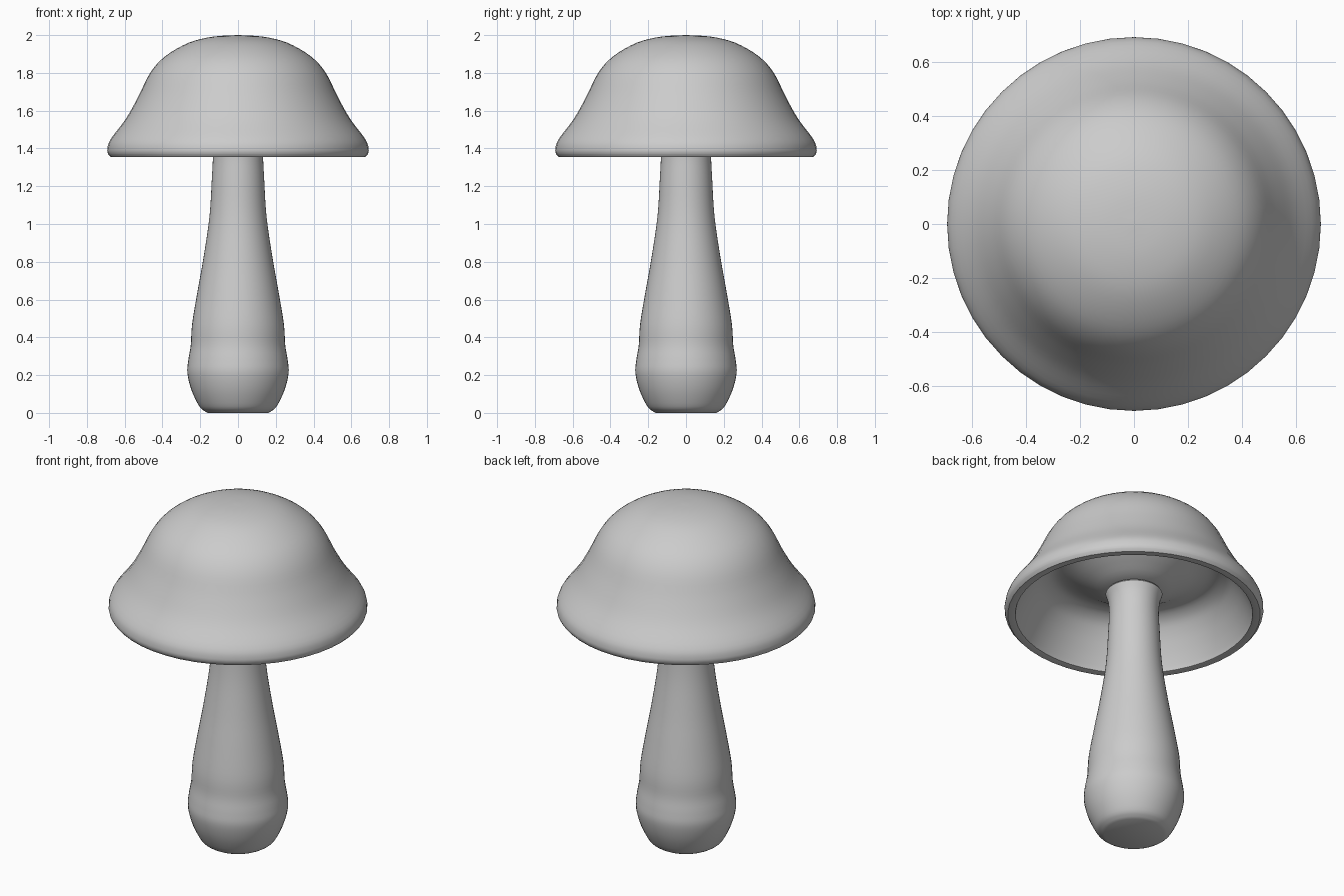
import bpy
import bmesh
from math import tau

SIDES = 48

old = bpy.data.objects.get("Cube")
if old:
    bpy.data.objects.remove(old, do_unlink=True)

grey = bpy.data.materials.new("plain grey")
grey.use_nodes = True
colour = (0.6, 0.6, 0.6, 1)
grey.diffuse_color = colour
grey.node_tree.nodes["Principled BSDF"].inputs["Base Color"].default_value = colour


def smooth(points, steps=4):
    """Pass a smooth curve through the profile points."""
    out = []
    for i in range(len(points) - 1):
        p0, p1 = points[max(i - 1, 0)], points[i]
        p2, p3 = points[i + 1], points[min(i + 2, len(points) - 1)]
        for s in range(steps):
            t = s / steps
            out.append([((2 * b) + (c - a) * t + (2 * a - 5 * b + 4 * c - d) * t ** 2
                         + (3 * b - a - 3 * c + d) * t ** 3) / 2
                        for a, b, c, d in zip(p0, p1, p2, p3)])
    return out + [list(points[-1])]


def lathe(name, profile):
    """Spin an (r, z) profile that starts and ends on the axis."""
    bm = bmesh.new()
    verts = [bm.verts.new((max(r, 0), 0, z)) for r, z in profile]
    edges = [bm.edges.new(pair) for pair in zip(verts, verts[1:])]
    bmesh.ops.spin(bm, geom=verts + edges, cent=(0, 0, 0), axis=(0, 0, 1),
                   angle=tau, steps=SIDES, use_merge=False)
    bmesh.ops.remove_doubles(bm, verts=bm.verts, dist=0.0005)
    bmesh.ops.recalc_face_normals(bm, faces=bm.faces)
    mesh = bpy.data.meshes.new(name)
    bm.to_mesh(mesh)
    bm.free()
    mesh.materials.append(grey)
    obj = bpy.data.objects.new(name, mesh)
    bpy.context.collection.objects.link(obj)
    bpy.ops.object.select_all(action="DESELECT")
    obj.select_set(True)
    bpy.context.view_layer.objects.active = obj
    bpy.ops.object.shade_smooth_by_angle(angle=0.7)


# Cap: bell-shaped outside, flat rim, and an underside that dips to the stem
outside = smooth([(0, 2), (0.13, 1.992), (0.26, 1.96), (0.385, 1.888), (0.465, 1.8),
                  (0.53, 1.67), (0.595, 1.555), (0.675, 1.448), (0.692, 1.395),
                  (0.688, 1.37)])
inside = smooth([(0.635, 1.357), (0.625, 1.385), (0.595, 1.45), (0.55, 1.53),
                 (0.5, 1.59), (0.43, 1.62), (0.35, 1.6), (0.25, 1.545),
                 (0.15, 1.5), (0, 1.48)])
lathe("cap", outside + [(0.675, 1.355), (0.645, 1.354)] + inside)

# Stem: bulbous foot, tapered neck and flared top
body = smooth([(0.175, 0.008), (0.205, 0.035), (0.246, 0.12), (0.268, 0.21), (0.263, 0.28),
               (0.25, 0.36), (0.243, 0.47), (0.215, 0.64), (0.183, 0.82),
               (0.151, 1.04), (0.138, 1.25), (0.133, 1.36), (0.138, 1.43), (0.152, 1.48)])
lathe("stem", [(0, 0), (0.16, 0)] + body + [(0.145, 1.49), (0, 1.49)])
